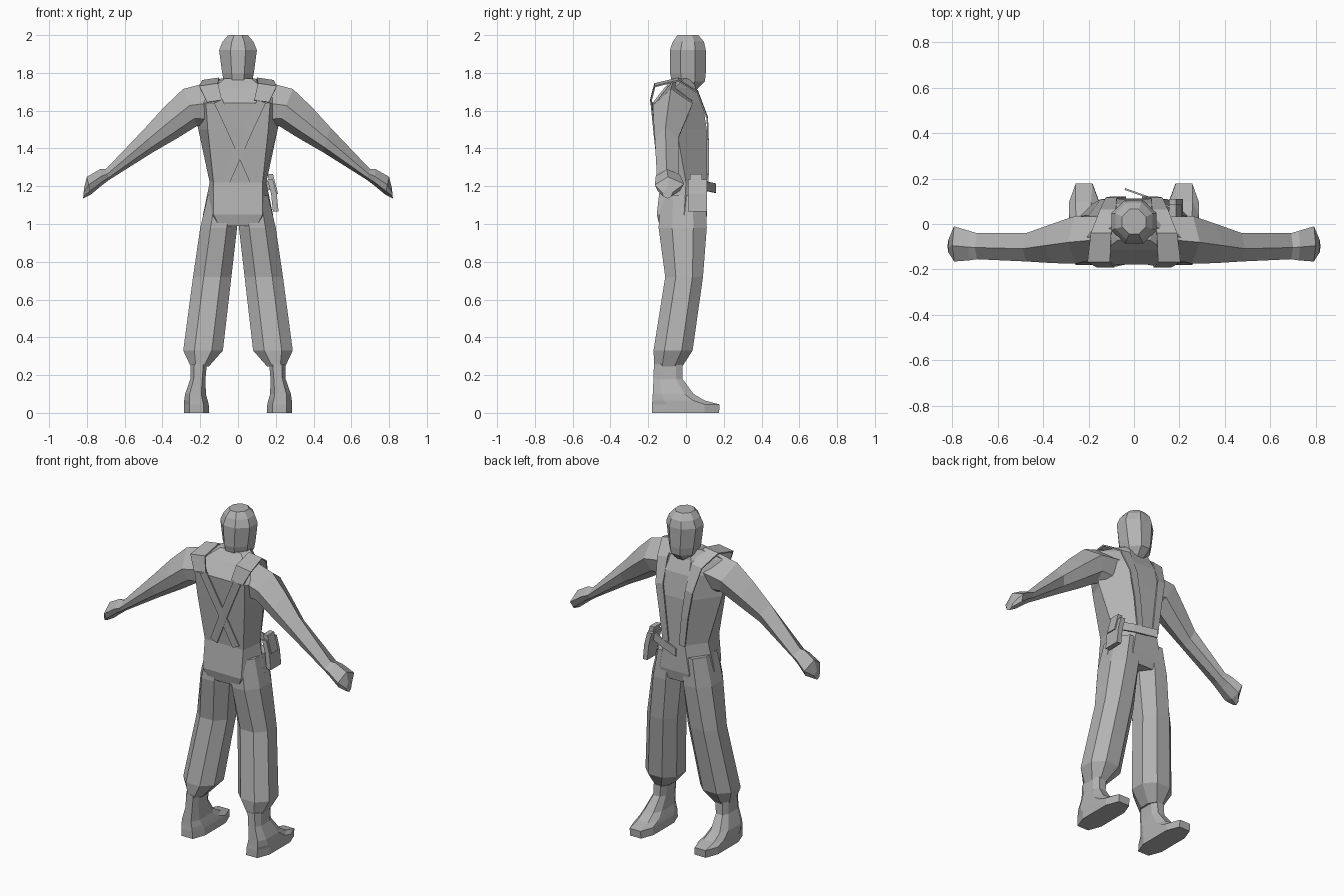
import bpy, bmesh
from mathutils import Vector

if "Cube" in bpy.data.objects:
    bpy.data.objects.remove(bpy.data.objects["Cube"])

grey = bpy.data.materials.new("plain grey")
grey.diffuse_color = (0.45, 0.45, 0.45, 1)
grey.use_nodes = True
grey.node_tree.nodes["Principled BSDF"].inputs["Base Color"].default_value = grey.diffuse_color


def finish(bm, name, mirror=False):
    bmesh.ops.recalc_face_normals(bm, faces=bm.faces)
    me = bpy.data.meshes.new(name)
    bm.to_mesh(me)
    bm.free()
    me.materials.append(grey)
    ob = bpy.data.objects.new(name, me)
    bpy.context.collection.objects.link(ob)
    if mirror:
        ob.modifiers.new("mirror", 'MIRROR').use_mirror_merge = False
    return ob


def loft(name, rings, mirror=False):
    bm = bmesh.new()
    vr = [[bm.verts.new(p) for p in r] for r in rings]
    n = len(vr[0])
    for a, b in zip(vr, vr[1:]):
        for i in range(n):
            bm.faces.new((a[i], a[(i + 1) % n], b[(i + 1) % n], b[i]))
    bm.faces.new(vr[0])
    bm.faces.new(vr[-1])
    return finish(bm, name, mirror)


def octagon(z, x0, x1, y0, y1, c=0.28):
    """Horizontal box section with cut corners."""
    a, b = (x1 - x0) * c, (y1 - y0) * c
    return [(x0 + a, y0, z), (x1 - a, y0, z), (x1, y0 + b, z), (x1, y1 - b, z),
            (x1 - a, y1, z), (x0 + a, y1, z), (x0, y1 - b, z), (x0, y0 + b, z)]


def ribbon(name, points, side, widths, mirror=False):
    """Thin strap along a path."""
    bm = bmesh.new()
    side = Vector(side).normalized()
    rows = [(bm.verts.new(Vector(p) - side * w), bm.verts.new(Vector(p) + side * w))
            for p, w in zip(points, widths)]
    for a, b in zip(rows, rows[1:]):
        bm.faces.new((a[0], a[1], b[1], b[0]))
    ob = finish(bm, name, mirror)
    s = ob.modifiers.new("thickness", 'SOLIDIFY')
    s.thickness, s.offset = 0.008, 0
    return ob


# Torso: z, back half width, back y, side half width, side y, front half width, front y
torso = [(0.99, .10, -.14, .17, 0, .08, .10),
         (1.05, .13, -.155, .185, -.01, .10, .112),
         (1.22, .13, -.135, .15, 0, .07, .11),
         (1.50, .16, -.165, .21, -.05, .09, .11),
         (1.64, .17, -.178, .24, -.06, .08, .088),
         (1.72, .13, -.115, .21, -.06, .07, .05),
         (1.77, .07, -.07, .09, -.01, .05, .04)]
loft("torso", [[(-bw, yb, z), (bw, yb, z), (sw, ys, z), (fw, yf, z), (-fw, yf, z), (-sw, ys, z)]
               for z, bw, yb, sw, ys, fw, yf in torso])

# Head with neck
head = [(1.70, .045, -.04, .045), (1.755, .075, -.075, .10), (1.80, .084, -.085, .105),
        (1.92, .10, -.086, .105), (1.965, .082, -.07, .095), (2.0, .052, -.045, .065)]
loft("head", [octagon(z, -w, w, y0, y1, .3) for z, w, y0, y1 in head])

# Arms and fists: top x, top z, bottom x, bottom z, y range
arm = [(.10, 1.765, .12, 1.50, -.14, .03),
       (.29, 1.715, .215, 1.52, -.175, .035),
       (.39, 1.62, .32, 1.455, -.172, .0),
       (.49, 1.51, .45, 1.38, -.165, -.04),
       (.70, 1.29, .68, 1.235, -.155, -.04)]
fist = [arm[-1], (.73, 1.29, .72, 1.205, -.16, -.03),
        (.80, 1.25, .78, 1.155, -.165, -.01), (.815, 1.19, .82, 1.135, -.125, -.07)]


def arm_ring(tx, tz, bx, bz, y0, y1):
    t, b = Vector((tx, 0, tz)), Vector((bx, 0, bz))
    m = (y0 + y1) / 2
    h = (y1 - y0) / 2
    spec = [(0, -.1), (.45, -1), (.8, -.8), (1, 0), (.8, .7), (.4, 1)]
    return [t.lerp(b, f) + Vector((0, m + h * k, 0)) for f, k in spec]


loft("arm", [arm_ring(*r) for r in arm], True)
loft("fist", [arm_ring(*r) for r in fist], True)

# Baggy trouser legs
leg = [(1.15, .005, .16, -.135, .105), (.98, .005, .20, -.145, .11),
       (.72, .035, .238, -.11, .09), (.33, .08, .29, -.172, .035),
       (.245, .155, .25, -.168, -.02)]
loft("trouser_leg", [octagon(*r) for r in leg], True)

# Boots
boot = [(.26, .165, .25, -.17, -.02), (.18, .172, .252, -.172, -.018),
        (.10, .17, .28, -.176, .04), (.065, .16, .285, -.178, .10),
        (.045, .155, .285, -.18, .178), (.0, .152, .285, -.18, .175)]
loft("boot", [octagon(*r, .22) for r in boot], True)

# Shoulder straps running down the chest
ribbon("shoulder_strap",
       [(.125, -.187, 1.65), (.155, -.165, 1.735), (.145, -.04, 1.765),
        (.115, .06, 1.70), (.10, .113, 1.56), (.075, .118, 1.40), (.055, .116, 1.22)],
       (1, 0, -.15), [.04, .05, .045, .035, .025, .022, .02], True)

# Crossed back straps
for s, name in ((1, "back_strap_a"), (-1, "back_strap_b")):
    ribbon(name, [(.01 + s * .115, -.184, 1.65), (.01 + s * .045, -.169, 1.50),
                  (.01 - s * .075, -.139, 1.23)], (1, 0, -s * .45), [.024] * 3)

# Belt with a loose end
ribbon("belt", [(.185, .06, 1.205), (.09, .108, 1.20), (-.04, .154, 1.19)],
       (0, 0, 1), [.025] * 3)

# Holster and its flap
loft("holster", [[(x0, .01, z), (x0 + .03, .01, z), (x0 + .03, .11, z), (x0, .11, z)]
                 for z, x0 in ((1.065, .185), (1.16, .175), (1.235, .155))])
loft("holster_flap", [[(x0, .02, z), (x0 + .03, .02, z), (x0 + .03, .085, z), (x0, .085, z)]
                      for z, x0 in ((1.16, .182), (1.265, .155))])
